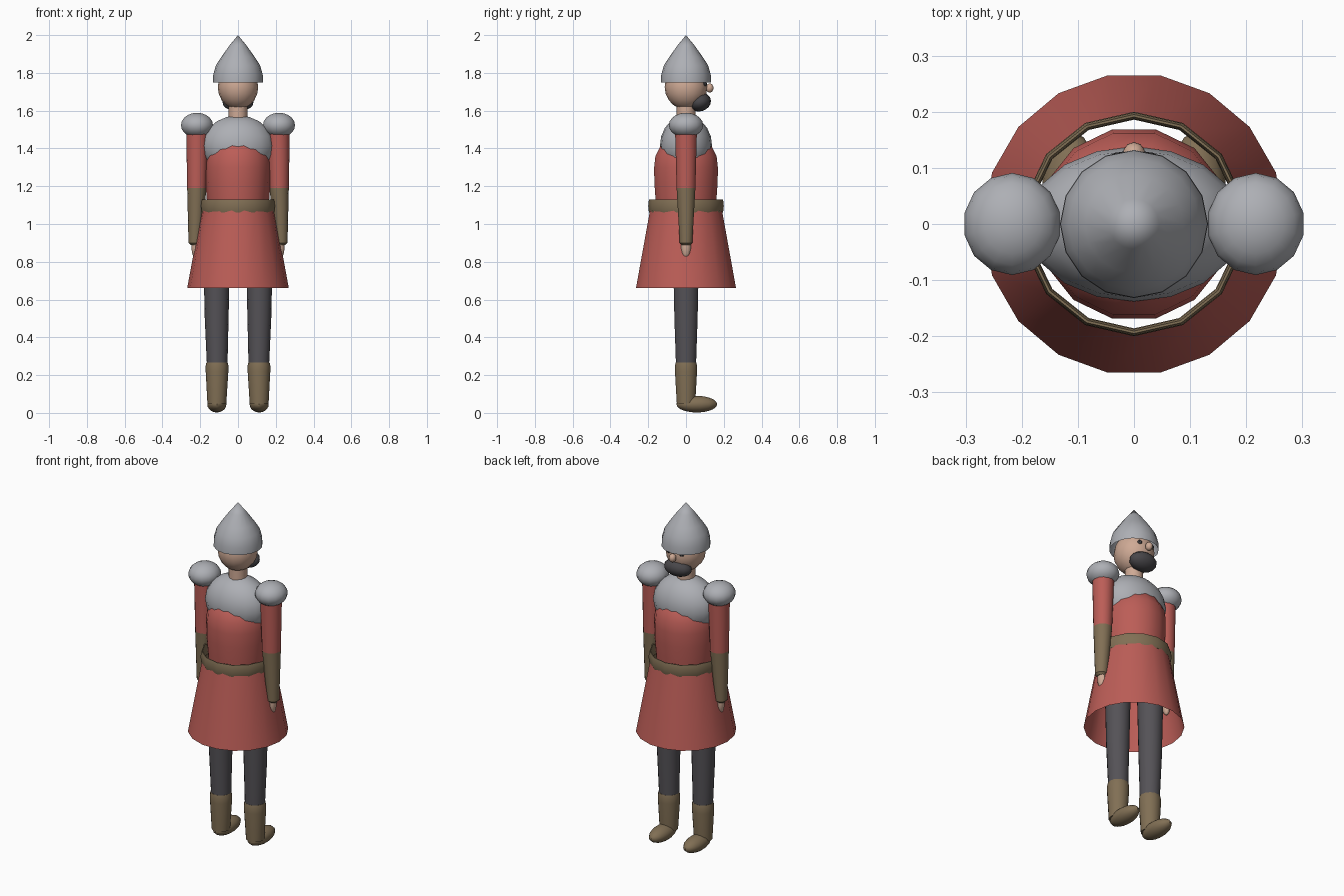
import bpy, bmesh, math
from mathutils import Matrix

cube = bpy.data.objects.get("Cube")
if cube:
    bpy.data.objects.remove(cube, do_unlink=True)


def material(name, rgb):
    m = bpy.data.materials.new(name)
    m.use_nodes = True
    m.diffuse_color = (*rgb, 1)
    b = next(n for n in m.node_tree.nodes if n.type == 'BSDF_PRINCIPLED')
    b.inputs["Base Color"].default_value = (*rgb, 1)
    b.inputs["Roughness"].default_value = 0.7
    return m


RED = material("red_cloth", (0.50, 0.11, 0.095))
STEEL = material("steel_grey", (0.42, 0.43, 0.46))
SKIN = material("skin", (0.62, 0.40, 0.30))
LEATHER = material("brown_leather", (0.22, 0.16, 0.09))
DARK = material("charcoal_trousers", (0.09, 0.085, 0.095))
HAIR = material("dark_hair", (0.065, 0.062, 0.068))


def finish(name, bm, mat):
    bmesh.ops.recalc_face_normals(bm, faces=bm.faces)
    me = bpy.data.meshes.new(name)
    bm.to_mesh(me)
    bm.free()
    me.materials.append(mat)
    ob = bpy.data.objects.new(name, me)
    bpy.context.collection.objects.link(ob)
    bpy.ops.object.select_all(action='DESELECT')
    ob.select_set(True)
    bpy.context.view_layer.objects.active = ob
    bpy.ops.object.shade_smooth_by_angle(angle=math.radians(40))
    return ob


def lathe(name, mat, rings, n=14, closed=True):
    """Rings are (radius, z) or (radius, z, x), from bottom to top."""
    bm = bmesh.new()
    loops = []
    for ring in rings:
        r, z = ring[:2]
        x = ring[2] if len(ring) > 2 else 0
        loops.append([bm.verts.new((x + r * math.cos(i * math.tau / n),
                                    r * math.sin(i * math.tau / n), z)) for i in range(n)])
    for a, b in zip(loops, loops[1:]):
        for i in range(n):
            j = (i + 1) % n
            bm.faces.new((a[i], a[j], b[j], b[i]))
    if closed:
        bm.faces.new(loops[0])
        bm.faces.new(loops[-1])
    bmesh.ops.remove_doubles(bm, verts=bm.verts, dist=0.0001)
    return finish(name, bm, mat)


def ball(name, mat, centre, radii, n=14, tilt=0):
    bm = bmesh.new()
    bmesh.ops.create_uvsphere(bm, u_segments=n, v_segments=10, radius=1)
    bm.transform(Matrix.Translation(centre) @ Matrix.Rotation(tilt, 4, 'X')
                 @ Matrix.Diagonal((*radii, 1)))
    return finish(name, bm, mat)


# Torso, shoulder armour and open skirt
lathe("torso", RED, [(0.155, 1.02), (0.163, 1.1), (0.172, 1.22), (0.173, 1.3),
                     (0.166, 1.36), (0.135, 1.42), (0.06, 1.47)])
ball("breastplate", STEEL, (0, 0, 1.415), (0.192, 0.138, 0.16), 18)
lathe("skirt", RED, [(0.269, 0.66), (0.193, 1.075)], 18, closed=False)

# Belt is a tall thin ring standing clear of the torso
belt = [(0.193 + 0.007 * math.cos(t), 1.095 + 0.036 * math.sin(t))
        for t in (k * math.tau / 10 for k in range(11))]
belt_ob = lathe("belt", LEATHER, belt, 14, closed=False)
belt_ob.data.transform(Matrix.Rotation(math.pi / 2, 4, 'Z'))

# Head, helmet and face
lathe("neck", SKIN, [(0.05, 1.54), (0.05, 1.66)], 12)
ball("head", SKIN, (0, 0, 1.725), (0.107, 0.113, 0.118), 16)
lathe("helmet", STEEL, [(0.132, 1.75), (0.131, 1.79), (0.117, 1.84),
                        (0.088, 1.885), (0.045, 1.945), (0, 2.0)], 16, closed=False)
ball("beard", HAIR, (0, 0.075, 1.645), (0.083, 0.058, 0.048), 14, math.radians(20))
ball("nose", SKIN, (0, 0.125, 1.72), (0.02, 0.021, 0.024), 10)

# Paired parts
for side, s in (("left", 1), ("right", -1)):
    ball(side + "_eye", HAIR, (s * 0.042, 0.098, 1.742), (0.013, 0.013, 0.013), 8)
    ball(side + "_pauldron", STEEL, (s * 0.217, 0, 1.523), (0.087, 0.091, 0.066))
    lathe(side + "_sleeve", RED, [(0.051, 1.19, s * 0.218), (0.059, 1.48, s * 0.215)])
    lathe(side + "_bracer", LEATHER, [(0.022, 0.888, s * 0.228), (0.034, 0.9, s * 0.228),
                                      (0.051, 1.19, s * 0.218)])
    ball(side + "_hand", SKIN, (s * 0.226, 0, 0.88), (0.021, 0.026, 0.062), 10)
    lathe(side + "_trouser_leg", DARK, [(0.054, 0.24, s * 0.11), (0.063, 0.5, s * 0.113),
                                        (0.075, 1.04, s * 0.113)])
    lathe(side + "_boot_shaft", LEATHER, [(0.05, 0.05, s * 0.112), (0.06, 0.22, s * 0.111),
                                          (0.06, 0.25, s * 0.111), (0.056, 0.268, s * 0.111)])
    ball(side + "_boot_foot", LEATHER, (s * 0.112, 0.057, 0.046), (0.052, 0.108, 0.044))
